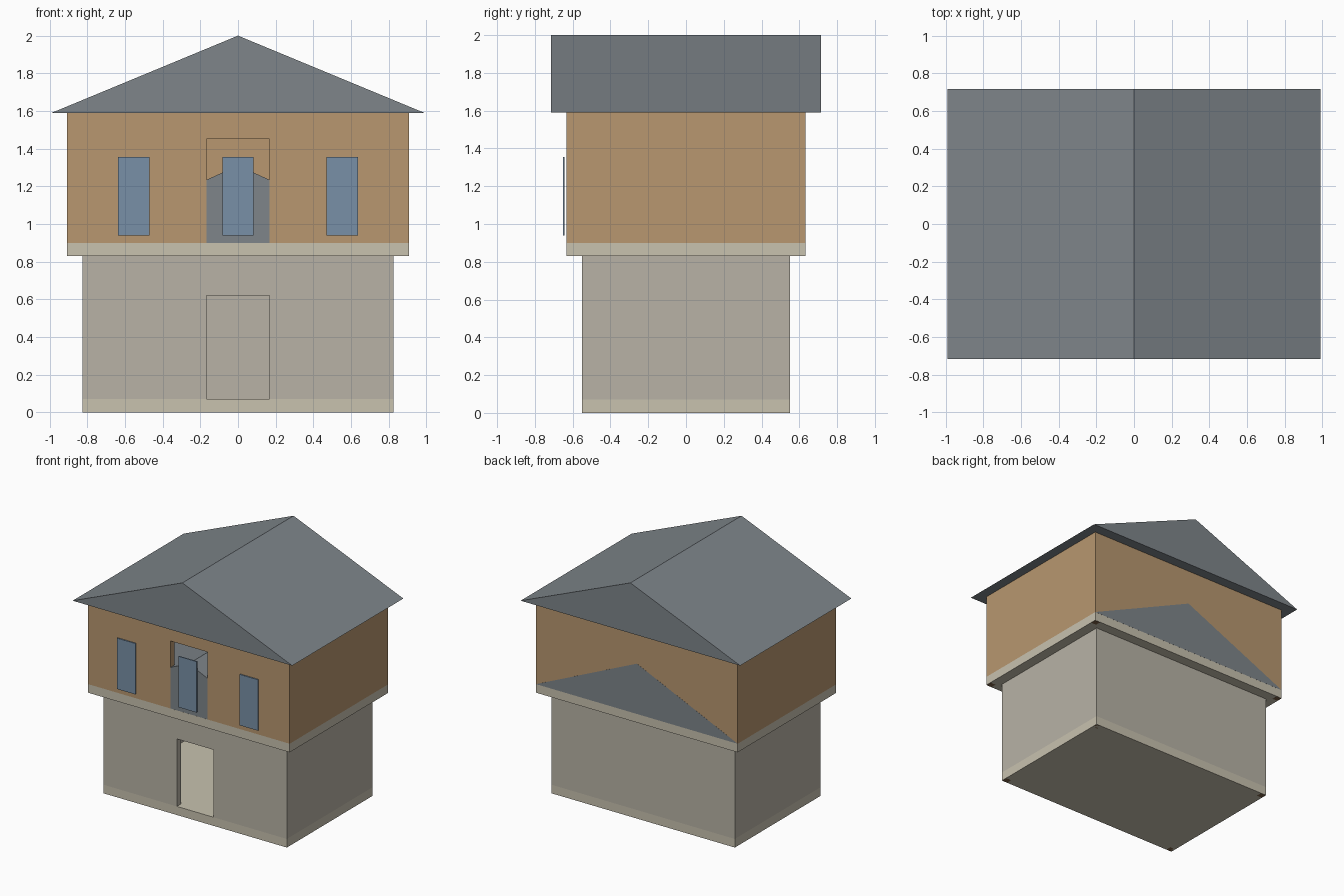
import bpy

if "Cube" in bpy.data.objects:
    bpy.data.objects.remove(bpy.data.objects["Cube"])

T = 0.05            # wall thickness
DOOR_W, DOOR_H = 0.332, 0.55


def material(name, rgb):
    m = bpy.data.materials.new(name)
    m.diffuse_color = (*rgb, 1)
    m.use_nodes = True
    m.node_tree.nodes["Principled BSDF"].inputs["Base Color"].default_value = m.diffuse_color
    return m


STONE = material("stone", (0.48, 0.45, 0.38))
SLAB = material("slab", (0.58, 0.54, 0.43))
TIMBER = material("timber", (0.48, 0.31, 0.16))
POST = material("post_wood", (0.20, 0.12, 0.06))
ROOF = material("roof_slate", (0.21, 0.235, 0.255))
GLASS = material("glass", (0.19, 0.28, 0.39))


def make(name, verts, faces, mat=None):
    me = bpy.data.meshes.new(name)
    me.from_pydata(verts, [], faces)
    ob = bpy.data.objects.new(name, me)
    bpy.context.collection.objects.link(ob)
    if mat:
        me.materials.append(mat)
    return ob


def box(name, x0, x1, y0, y1, z0, z1, mat=None):
    verts = [(x, y, z) for z in (z0, z1)
             for x, y in ((x0, y0), (x1, y0), (x1, y1), (x0, y1))]
    faces = [(3, 2, 1, 0), (4, 5, 6, 7)]
    faces += [(i, (i + 1) % 4, (i + 1) % 4 + 4, i + 4) for i in range(4)]
    return make(name, verts, faces, mat)


def gable(name, hx, y0, y1, z0, z1, mat):
    verts = [(x, y, z) for y in (y0, y1)
             for x, z in ((-hx, z0), (hx, z0), (0, z1))]
    faces = [(0, 1, 2), (5, 4, 3), (0, 3, 4, 1), (1, 4, 5, 2), (2, 5, 3, 0)]
    return make(name, verts, faces, mat)


def cut(target, cutter):
    cutter.hide_render = True
    mod = target.modifiers.new("cut", 'BOOLEAN')
    mod.operation, mod.solver, mod.object = 'DIFFERENCE', 'EXACT', cutter
    bpy.context.view_layer.objects.active = target
    bpy.ops.object.modifier_apply(modifier=mod.name)
    bpy.data.objects.remove(cutter)


def storey(name, hx, hy, z0, zf, z1, mat):
    # floor slab
    box(name + "_slab", -hx, hx, -hy, hy, z0, zf, SLAB)
    # hollow walls with a doorway in the front
    walls = box(name + "_walls", -hx, hx, -hy, hy, zf, z1, mat)
    cut(walls, box("room_cutter", -hx + T, hx - T, -hy + T, hy - T, zf - 0.1, z1 + 0.1))
    cut(walls, box("door_cutter", -DOOR_W / 2, DOOR_W / 2, -hy - 0.1, -hy + 2 * T,
                   zf - 0.1, zf + DOOR_H))
    # corner posts buried in the walls
    for sx in (-1, 1):
        for sy in (-1, 1):
            cx, cy, r = sx * (hx - T / 2), sy * (hy - T / 2), T / 2 - 0.002
            box(name + "_corner_post", cx - r, cx + r, cy - r, cy + r,
                z0 - (0.0005 if z0 else 0), z1, POST)


storey("ground_floor", 0.826, 0.55, 0.0, 0.07, 0.83, STONE)
storey("upper_floor", 0.909, 0.633, 0.83, 0.90, 1.59, TIMBER)

# inner gable sits inside the upper storey, showing at the back wall and doorway
gable("inner_roof", 0.909, -0.6325, 0.6335, 0.90, 1.31, ROOF)
gable("main_roof", 0.99, -0.716, 0.716, 1.59, 2.0, ROOF)

# window panes standing just off the front wall
for side, x in (("left", -0.553), ("middle", 0), ("right", 0.553)):
    box(side + "_window", x - 0.083, x + 0.083, -0.651, -0.642, 0.94, 1.355, GLASS)
